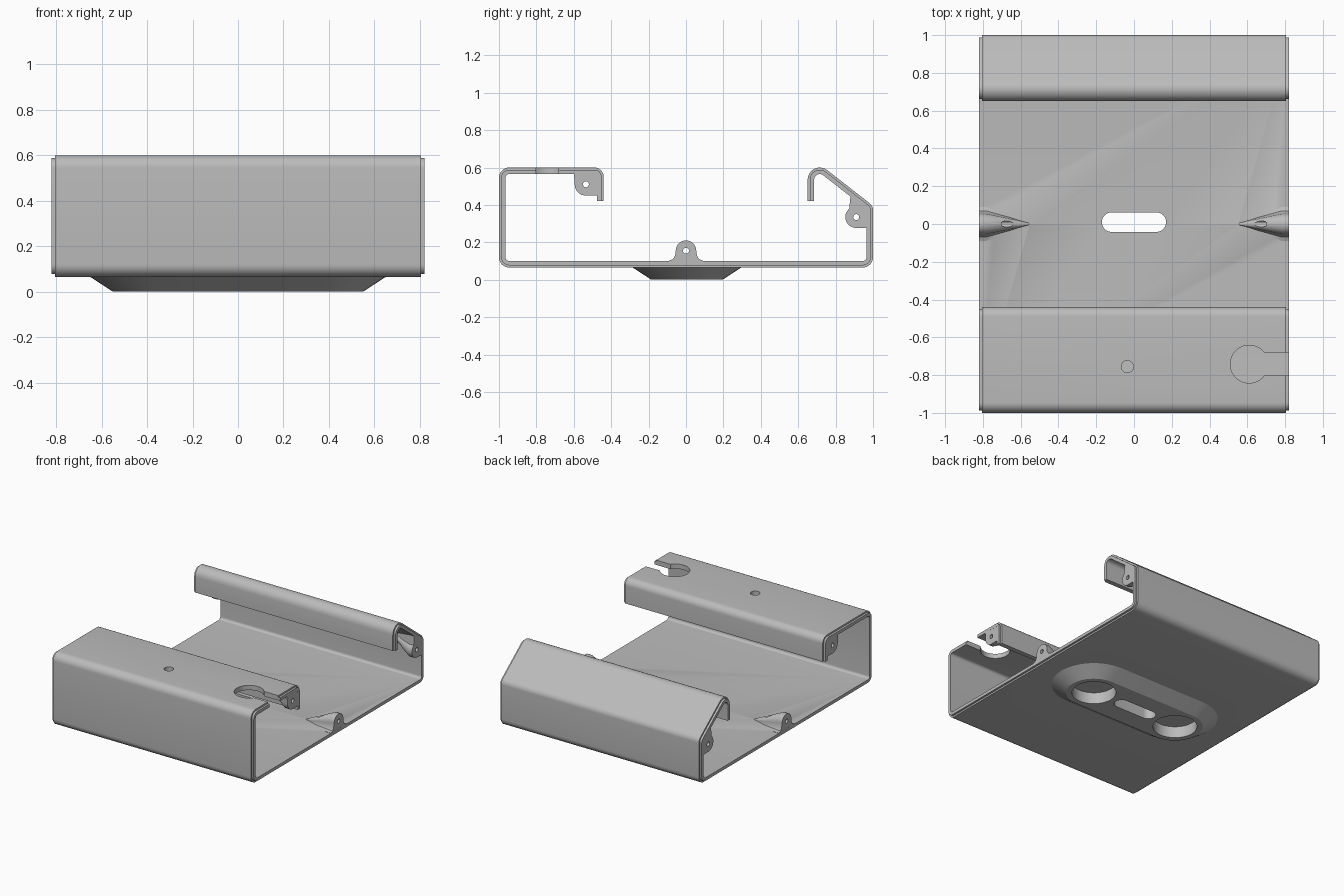
import bpy, bmesh
from math import cos, sin, tan, pi, radians
from mathutils import Vector, Matrix

if "Cube" in bpy.data.objects:
    bpy.data.objects.remove(bpy.data.objects["Cube"], do_unlink=True)

grey = bpy.data.materials.new("plain grey")
grey.use_nodes = True
GREY = (0.5, 0.5, 0.5, 1)
grey.diffuse_color = GREY
grey.node_tree.nodes["Principled BSDF"].inputs["Base Color"].default_value = GREY


def loft(name, rings):
    """Closed solid through a series of rings of equal length."""
    bm = bmesh.new()
    rows = [[bm.verts.new(p) for p in ring] for ring in rings]
    n = len(rows[0])
    for a, b in zip(rows, rows[1:]):
        for i in range(n):
            j = (i + 1) % n
            bm.faces.new((a[i], a[j], b[j], b[i]))
    bm.faces.new(rows[0])
    bm.faces.new(rows[-1][::-1])
    bmesh.ops.recalc_face_normals(bm, faces=bm.faces)
    mesh = bpy.data.meshes.new(name)
    bm.to_mesh(mesh)
    bm.free()
    mesh.materials.append(grey)
    obj = bpy.data.objects.new(name, mesh)
    bpy.context.collection.objects.link(obj)
    return obj


def arc(cx, cy, r, a0, a1, n=16):
    steps = [radians(a0 + (a1 - a0) * k / n) for k in range(n + 1)]
    return [(cx + r * cos(a), cy + r * sin(a)) for a in steps]


def circle(cx, cy, r, n=40):
    return arc(cx, cy, r, 0, 360, n)[:-1]


def stadium(half, cy, r):
    return arc(half, cy, r, -90, 90) + arc(-half, cy, r, 90, 270)


def upright(name, outline, z0, z1):
    return loft(name, [[(x, y, z) for x, y in outline] for z in (z0, z1)])


def offset(path, d):
    """Shift an open path to its left with mitred corners."""
    dirs = [(b - a).normalized() for a, b in zip(path, path[1:])]
    dirs = [dirs[0]] + dirs + [dirs[-1]]
    out = []
    for p, d0, d1 in zip(path, dirs, dirs[1:]):
        n0, n1 = Vector((-d0.y, d0.x)), Vector((-d1.y, d1.x))
        out.append(p + (n0 + n1) * d / (1 + n0.dot(n1)))
    return out


def fillet(path, radii, n=8):
    out = [path[0]]
    for a, p, b, r in zip(path, path[1:], path[2:], radii):
        d0, d1 = (p - a).normalized(), (b - p).normalized()
        turn = d0.angle(d1)
        start = p - d0 * r * tan(turn / 2)
        centre = start + Vector((-d0.y, d0.x)) * r
        for k in range(n + 1):
            out.append(centre + Matrix.Rotation(turn * k / n, 2) @ (start - centre))
    return out + [path[-1]]


# Folded shell with a stepped lip around both open ends
WALL, STEP, BODY_X, END_X = 0.035, 0.012, 0.805, 0.82
path = [Vector(p) for p in ((-0.44, 0.42), (-0.44, 0.6), (-1, 0.6), (-1, 0.065),
                            (1, 0.065), (1, 0.395), (0.65, 0.668), (0.65, 0.42))]
radii = [0.05, 0.055, 0.055, 0.055, 0.05, 0.065]
outer, middle, inner = [fillet(offset(path, d), [r - d for r in radii])
                        for d in (0, STEP, WALL)]
rings = []
for o, m, i in zip(outer, middle, inner):
    section = ((-BODY_X, o), (BODY_X, o), (BODY_X, m), (END_X, m),
               (END_X, i), (-END_X, i), (-END_X, m), (-BODY_X, m))
    rings.append([(x, p.x, p.y) for x, p in section])
body = loft("bracket_shell", rings)


def combine(tool, operation):
    tool.hide_render = True
    mod = body.modifiers.new(tool.name, "BOOLEAN")
    mod.operation, mod.solver, mod.object = operation, "EXACT", tool
    bpy.context.view_layer.objects.active = body
    bpy.ops.object.modifier_apply(modifier=mod.name)
    bpy.data.objects.remove(tool, do_unlink=True)


# Sloped foot underneath
foot = [(0, 0.19), (0.065, 0.29), (0.08, 0.29)]
combine(loft("foot", [[(x, y, z) for x, y in stadium(0.36, 0.005, r)]
                      for z, r in foot]), "UNION")

# Screw bosses at both ends: cross-section, screw centre, vanishing point
bosses = [
    ([(0.09, 0.085), (0.09, 0.102), (0.07, 0.11), (0.058, 0.13)]
     + arc(0, 0.155, 0.055, 0, 180)
     + [(-0.058, 0.13), (-0.07, 0.11), (-0.09, 0.102), (-0.09, 0.085)],
     (0, 0.155), (0, 0.09)),
    ([(0.98, 0.277)] + arc(0.91, 0.335, 0.058, 270, 130)
     + [(0.88, 0.452), (0.98, 0.385)],
     (0.91, 0.335), (0.975, 0.38)),
    ([(-0.6, 0.576)] + arc(-0.535, 0.51, 0.06, 180, 270)
     + [(-0.465, 0.45), (-0.465, 0.576)],
     (-0.535, 0.51), (-0.468, 0.573)),
]
for side in (-1, 1):
    for section, screw, tip in bosses:
        rings = []
        for x, s in ((END_X - 0.0005, 1), (0.785, 1), (0.535, 0.02)):
            rings.append([(side * x, tip[0] + (y - tip[0]) * s, tip[1] + (z - tip[1]) * s)
                          for y, z in section])
        combine(loft("screw_boss", rings), "UNION")
        hole = [[(side * x, y, z) for y, z in circle(*screw, 0.016, 16)]
                for x in (0.63, 0.85)]
        combine(loft("screw_hole", hole), "DIFFERENCE")

# Slot and round pockets in the foot
combine(upright("centre_slot", stadium(0.118, 0.01, 0.052), -0.1, 0.2), "DIFFERENCE")
for x in (-0.36, 0.36):
    combine(upright("pocket", circle(x, 0.005, 0.15), -0.1, 0.085), "DIFFERENCE")

# Small hole and keyhole in the front top
keyhole = arc(0.61, -0.742, 0.1, 37, 323, 40) + [(0.9, -0.802), (0.9, -0.682)]
combine(upright("small_hole", circle(-0.035, -0.755, 0.032), 0.5, 0.7), "DIFFERENCE")
combine(upright("keyhole", keyhole, 0.53, 0.7), "DIFFERENCE")

bpy.ops.object.select_all(action="DESELECT")
body.select_set(True)
bpy.context.view_layer.objects.active = body
bpy.ops.object.shade_smooth_by_angle(angle=radians(30))
